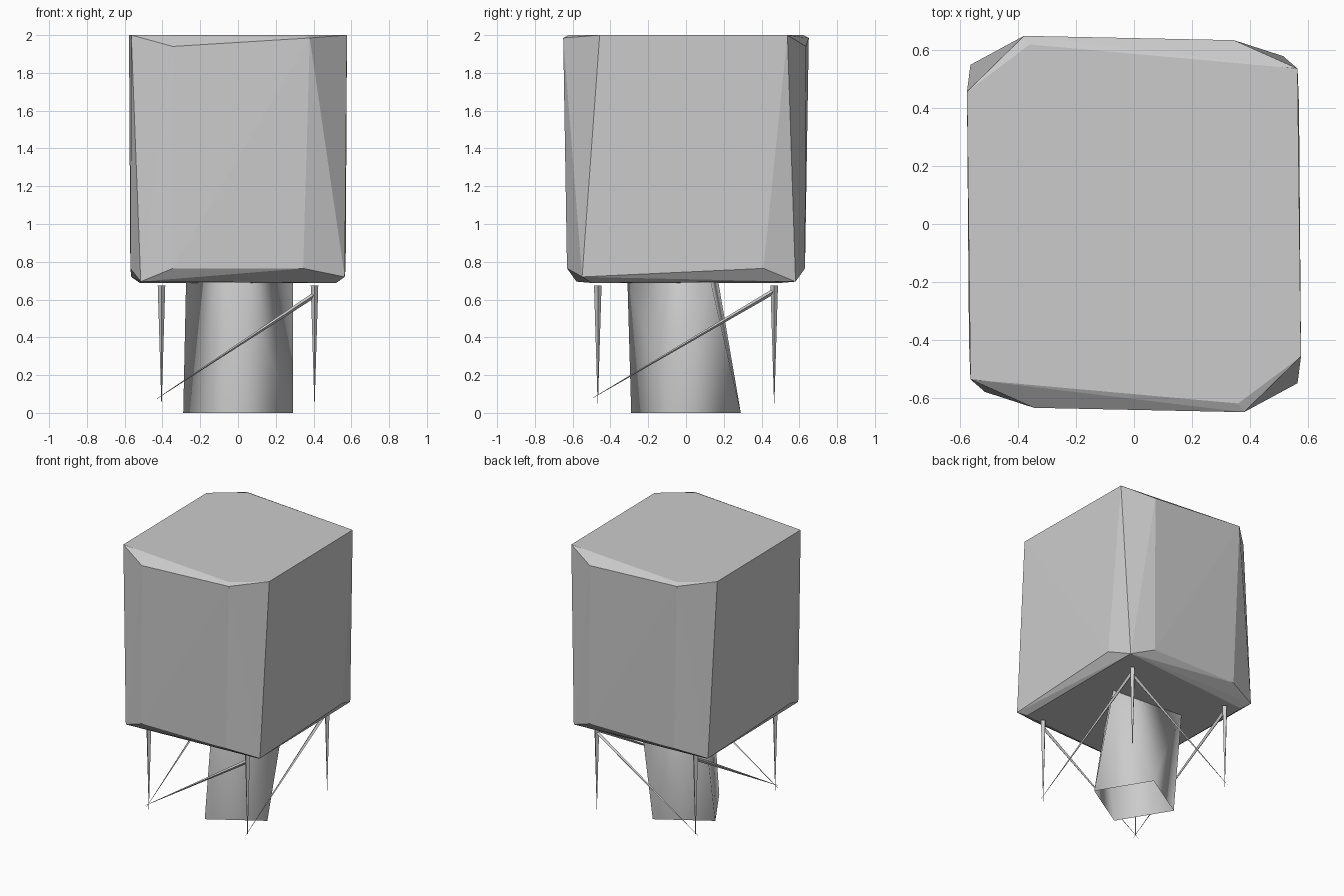
import bpy, bmesh
from mathutils import Vector

if "Cube" in bpy.data.objects:
    bpy.data.objects.remove(bpy.data.objects["Cube"])


def finish(bm, name):
    bmesh.ops.recalc_face_normals(bm, faces=bm.faces)
    me = bpy.data.meshes.new(name)
    bm.to_mesh(me)
    bm.free()
    ob = bpy.data.objects.new(name, me)
    bpy.context.collection.objects.link(ob)
    return ob


def hull(points):
    bm = bmesh.new()
    for p in points:
        bm.verts.new(p)
    res = bmesh.ops.convex_hull(bm, input=bm.verts)
    loose = [v for v in bm.verts if not v.link_faces]
    bmesh.ops.delete(bm, geom=loose, context='VERTS')
    return bm


def spike(name, base, tip, radius):
    base, tip = Vector(base), Vector(tip)
    axis = tip - base
    bm = bmesh.new()
    bmesh.ops.create_cone(bm, cap_ends=True, segments=4, radius1=radius,
                          radius2=0.001, depth=axis.length)
    mat = axis.to_track_quat('Z', 'Y').to_matrix().to_4x4()
    mat.translation = (base + tip) / 2
    bmesh.ops.transform(bm, matrix=mat, verts=bm.verts)
    return finish(bm, name)


# Tank body: faceted block, half the corners repeated by a half turn about z
half = [(-0.38, 0.65, 1.985), (0.345, 0.635, 1.94), (0.565, 0.537, 2.0),
        (0.577, -0.457, 2.0), (0.36, -0.62, 2.0),
        (0.565, -0.55, 0.72), (0.345, -0.63, 0.765), (-0.345, -0.63, 0.765),
        (-0.515, -0.58, 0.695), (0.57, 0.41, 0.765), (0.52, -0.5, 0.688)]
finish(hull(half + [(-x, -y, z) for x, y, z in half]), "tank_body")

# Central column: square foot twisting into a triangular top, open at both ends
H = 0.70
foot = [(0.29, -0.07, 0), (-0.07, -0.29, 0), (-0.29, 0.07, 0), (0.07, 0.29, 0)]
head = [(0.0, -0.31, H), (0.29, 0.13, H), (-0.275, 0.17, H)]
bm = hull(foot + head)
caps = [f for f in bm.faces
        if all(v.co.z < 0.01 for v in f.verts) or all(v.co.z > H - 0.01 for v in f.verts)]
bmesh.ops.delete(bm, geom=caps, context='FACES')
column = finish(bm, "central_column")
for p in column.data.polygons:
    p.use_smooth = True

# Four tapering legs
LX, LY = 0.405, 0.467
for sx, side in ((-1, "left"), (1, "right")):
    for sy, end in ((-1, "front"), (1, "back")):
        spike(f"{end}_{side}_leg", (sx * LX, sy * LY, 0.675), (sx * LX, sy * LY, 0.05), 0.02)

# Diagonal braces, one per side, thick at the high end
for s, end in ((-1, "front"), (1, "back")):
    spike(f"{end}_brace", (LX, s * LY, 0.625), (-LX - 0.025, s * LY, 0.075), 0.014)
for s, side in ((-1, "left"), (1, "right")):
    spike(f"{side}_brace", (s * LX, LY, 0.645), (s * LX, -LY - 0.025, 0.08), 0.014)
